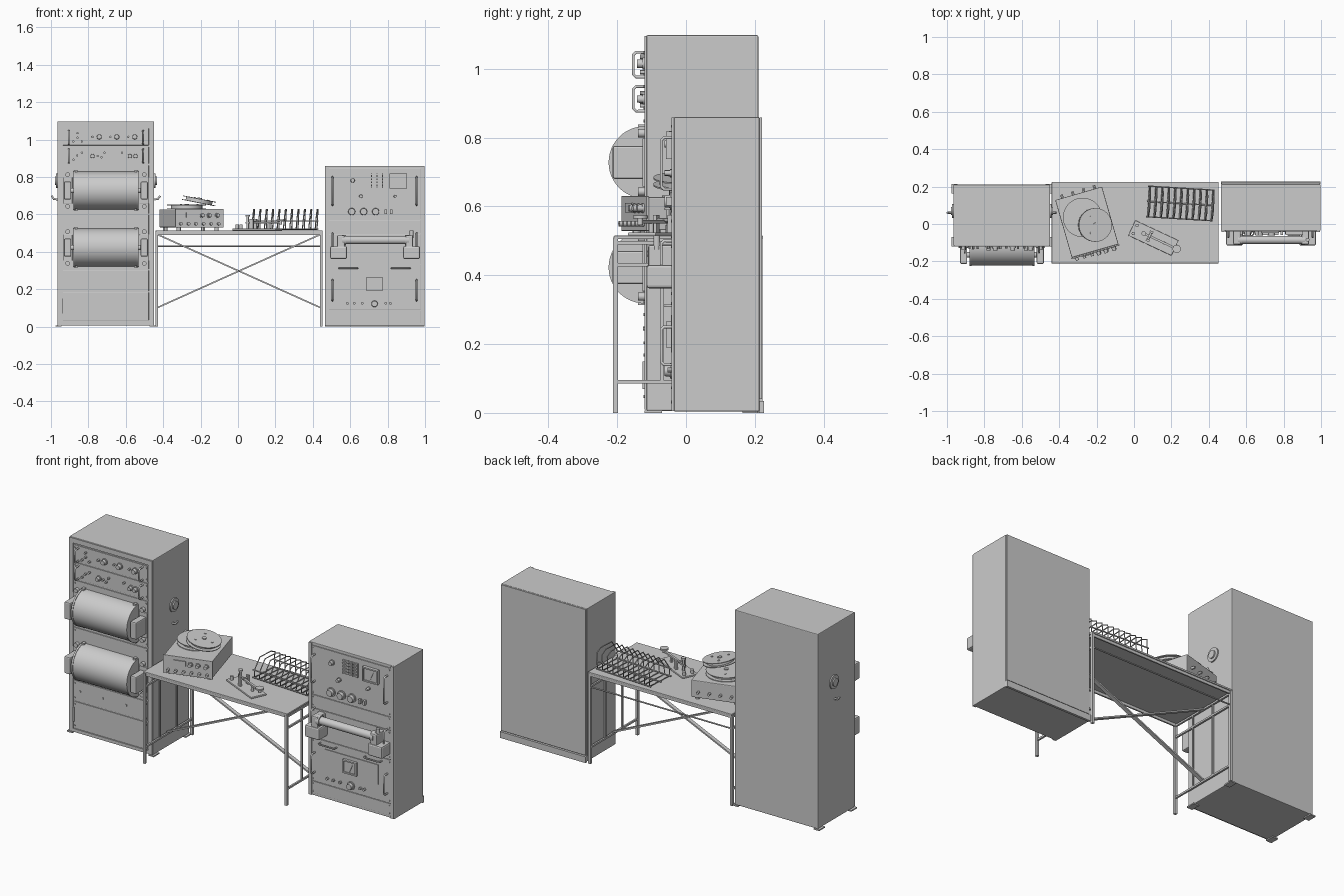
import bpy, bmesh
from math import radians, cos, sin, pi
from mathutils import Matrix, Vector

if "Cube" in bpy.data.objects:
    bpy.data.objects.remove(bpy.data.objects["Cube"])

I = Matrix.Identity(4)
FACE = {'x': Matrix.Rotation(pi / 2, 4, 'Y'), 'y': Matrix.Rotation(pi / 2, 4, 'X'), 'z': I}

def finish(name, bm, M, smooth=False, bevel=0):
    bm.transform(M)
    me = bpy.data.meshes.new(name)
    bm.to_mesh(me)
    bm.free()
    ob = bpy.data.objects.new(name, me)
    bpy.context.collection.objects.link(ob)
    if bevel:
        b = ob.modifiers.new("bevel", 'BEVEL')
        b.width, b.segments = bevel, 2
    if smooth:
        bpy.ops.object.select_all(action='DESELECT')
        ob.select_set(True)
        bpy.context.view_layer.objects.active = ob
        bpy.ops.object.shade_smooth_by_angle()
    return ob

def box(name, x, y, z, M=I, bevel=0):
    """Box from (min, max) ranges."""
    bm = bmesh.new()
    bmesh.ops.create_cube(bm, size=1)
    c = Vector(((x[0] + x[1]) / 2, (y[0] + y[1]) / 2, (z[0] + z[1]) / 2))
    S = Matrix.Diagonal((x[1] - x[0], y[1] - y[0], z[1] - z[0], 1))
    return finish(name, bm, M @ Matrix.Translation(c) @ S, bevel=bevel)

def cyl(name, c, r, d, axis='y', M=I, n=24, r2=None, bevel=0):
    bm = bmesh.new()
    bmesh.ops.create_cone(bm, cap_ends=True, segments=n, radius1=r, radius2=r if r2 is None else r2, depth=d)
    return finish(name, bm, M @ Matrix.Translation(c) @ FACE[axis], True, bevel)

def bar(name, a, b, w, t):
    """Flat rectangular bar between two points."""
    a, b = Vector(a), Vector(b)
    bm = bmesh.new()
    bmesh.ops.create_cube(bm, size=1)
    R = (b - a).to_track_quat('Z', 'Y').to_matrix().to_4x4()
    return finish(name, bm, Matrix.Translation((a + b) / 2) @ R @ Matrix.Diagonal((w, t, (b - a).length, 1)))

def wire(name, pts, r, M=I, cyclic=False):
    """Round wire along a polyline."""
    cu = bpy.data.curves.new(name, 'CURVE')
    cu.dimensions, cu.bevel_depth, cu.bevel_resolution, cu.use_fill_caps = '3D', r, 1, True
    s = cu.splines.new('POLY')
    s.points.add(len(pts) - 1)
    for p, q in zip(s.points, pts):
        p.co = (*(M @ Vector(q)), 1)
    s.use_cyclic_u = cyclic
    ob = bpy.data.objects.new(name, cu)
    bpy.context.collection.objects.link(ob)
    bpy.ops.object.select_all(action='DESELECT')
    ob.select_set(True)
    bpy.context.view_layer.objects.active = ob
    bpy.ops.object.convert(target='MESH')

def handle(name, a, b, out, r=0.005):
    """Pull handle: a and b sit on the panel, it sticks out towards -y."""
    a, b, o = Vector(a), Vector(b), Vector((0, -out, 0))
    e = (b - a).normalized() * 0.008
    k = Vector((0, 0.008, 0))
    wire(name, [a, a + o + k, a + o + e, b + o - e, b + o + k, b], r)

def knob(name, x, z, r, face, d=0.022, M=I):
    cyl(name + "_skirt", (x, face - 0.003, z), r * 1.25, 0.006, 'y', M)
    cyl(name, (x, face - d / 2, z), r, d, 'y', M, r2=r * 0.85)

def meter(name, x, z, w, h, face):
    box(name, (x - w / 2, x + w / 2), (face - 0.012, face), (z - h / 2, z + h / 2), bevel=0.003)
    for s in (-1, 1):
        box(name + "_side", sorted((x + s * w / 2, x + s * (w / 2 - 0.008))), (face - 0.018, face), (z - h / 2, z + h / 2))
        box(name + "_rim", (x - w / 2, x + w / 2), (face - 0.018, face), sorted((z + s * h / 2, z + s * (h / 2 - 0.008))))
    bar(name + "_needle", (x, face - 0.014, z - h * .3), (x + w * .2, face - 0.014, z + h * .25), 0.003, 0.003)

# ---- tall left rack: cabinet, front rails, panels
F = -0.115
box("left_cabinet", (-.965, -.448), (F, .21), (.006, 1.098), bevel=0.004)
for x in ((-.963, -.94), (-.473, -.45)):
    box("left_front_rail", x, (F - .006, F), (.01, 1.095))
box("left_top_rail", (-.94, -.473), (F - .006, F), (1.068, 1.095))
box("left_bottom_rail", (-.94, -.473), (F - .006, F), (.01, .028))
for z in ((.97, 1.06), (.872, .962), (.605, .862), (.308, .597), (.19, .30), (.034, .182)):
    box("left_panel", (-.936, -.477), (F - .005, F), z, bevel=0.001)
    for x in (-.928, -.485):
        for k in (.014, z[1] - z[0] - .014):
            cyl("left_panel_screw", (x, F - .006, z[0] + k), .004, .005, n=8)
for x in (-.965, -.46):
    for y in (-.115, .17):
        box("left_foot_tab", (x - .012, x + .022), (y - .006, y + .045), (0, .007))
for x in (-.895, -.755, -.61, -.5):
    cyl("left_bolt", (x, F - .006, .245), .006, .008, n=12)
box("left_lower_latch", (-.939, -.93), (F - .012, F), (.07, .15))

# control knobs and handles on the two upper panels
P = F - .005
for z in (1.012, .913):
    for x in (-.905, -.507):
        handle("left_panel_handle", (x, P, z - .036), (x, P, z + .036), .033)
for x in (-.742, -.648, -.552):
    knob("upper_knob", x, 1.015, .014, P)
    cyl("upper_switch", (x - .035, P - .005, 1.015), .006, .012, n=12)
for x, z in ((-.88, .99), (-.858, 1.01), (-.858, 1.035), (-.835, .99), (-.78, 1.015)):
    cyl("upper_button", (x, P - .006, z), .006, .014, n=12)
for x in (-.778, -.578, -.548):
    knob("second_knob", x, .912, .012, P)
for x, z in ((-.88, .893), (-.86, .915), (-.835, .93), (-.75, .912), (-.73, .905), (-.715, .93), (-.62, .93)):
    cyl("second_button", (x, P - .006, z), .006, .014, n=12)

# two recording drums with bearings
for z in (.728, .423):
    cyl("drum", (-.706, -.12, z), .102, .335, 'x', n=48)
    for x in (-.874, -.538):
        cyl("drum_flange", (x, -.12, z), .105, .01, 'x', n=48)
    for s in (-1, 1):
        x = -.706 + s * .205
        cyl("drum_shaft", (x - s * .02, -.165, z), .014, .05, 'x')
        box("drum_bearing", (x - .019, x + .019), (-.213, F), (z - .048, z + .048), bevel=.006)
        box("bearing_plate", (x - .025, x + .025), (F - .012, F), (z - .07, z + .07), bevel=.002)
        for k in (-.085, .085):
            cyl("bearing_knob", (x, F - .012, z + k), .012, .024)
            box("drum_catch", (x - s * .045 - .008, x - s * .045 + .008), (-.14, F), (z + k * 1.15 - .012, z + k * 1.15 + .012))

# round ports and hooks on both cabinet sides
for s, x in ((-1, -.965), (1, -.448)):
    cyl("side_port", (x + s * .003, .07, .78), .038, .008, 'x')
    cyl("side_port_cap", (x + s * .007, .07, .78), .022, .014, 'x')
    wire("side_hook", [(x, .06, .68), (x + s * .02, .06, .683), (x + s * .032, .06, .70)], .006)

# ---- short right rack
G = -.035
box("right_cabinet", (.465, .997), (G, .213), (.004, .86), bevel=.003)
box("right_back_door", (.468, .994), (.213, .221), (.04, .858))
box("right_back_skirt", (.465, .997), (.213, .226), (.0, .035))
for x in ((.467, .485), (.977, .995)):
    box("right_front_rail", x, (G - .007, G), (.006, .858))
for z in ((.575, .845), (.5, .57), (.335, .495), (.09, .33), (.02, .085)):
    box("right_panel", (.487, .975), (G - .005, G), z, bevel=.001)
    for x in (.494, .968):
        for k in (.012, z[1] - z[0] - .012):
            cyl("right_panel_screw", (x, G - .006, z[0] + k), .004, .005, n=8)
Q = G - .005
for x in (.505, .955):
    for z in ((.65, .80), (.38, .50), (.14, .25)):
        handle("right_side_handle", (x, Q, z[0]), (x, Q, z[1]), .032)
for x in ((.54, .64), (.82, .92)):
    handle("drawer_handle", (x[0], Q, .312), (x[1], Q, .312), .022, .004)
for i in range(5):
    box("vent_slat", (.68, .775), (Q - .008, Q), (.742 + i * .017, .75 + i * .017))
for i in range(3):
    box("vent_post", (.71 + i * .03, .716 + i * .03), (Q - .009, Q), (.742, .82))
meter("upper_meter", .857, .778, .095, .08, Q)
meter("lower_meter", .73, .228, .085, .075, Q)
knob("lamp", .613, .782, .012, Q)
knob("upper_dial", .657, .697, .01, Q)
knob("upper_dial", .84, .697, .008, Q)
for x in (.608, .672, .736):
    knob("round_dial", x, .615, .02, Q)
for x in (.79, .82):
    box("toggle", (x - .006, x + .006), (Q - .018, Q), (.603, .627))
knob("tuning_knob", .73, .122, .018, Q)
for x in (.585, .622, .665, .79, .815):
    cyl("lower_button", (x, Q - .007, .125), .007, .014, n=12)
box("lower_subpanel", (.57, .9), (Q - .004, Q), (.175, .285))

# roller assembly
cyl("roller", (.735, -.085, .463), .022, .36, 'x', n=32)
for s in (-1, 1):
    x = .733 + s * .195
    box("roller_housing", (x - .045, x + .045), (-.115, G), (.362, .43), bevel=.008)
    box("roller_arm", (x - s * .012 - .02, x - s * .012 + .02), (-.11, G), (.42, .488), bevel=.006)
    cyl("roller_collar", (.735 + s * .168, -.085, .463), .028, .02, 'x')
cyl("roller_lever", (.928, -.085, .495), .01, .04, 'z')

# ---- table
box("table_top", (-.44, .452), (-.21, .224), (.505, .515), bevel=.002)
for y in ((-.205, -.197), (.211, .219)):
    box("table_apron", (-.43, .442), y, (.49, .506))
for x in (-.435, .445):
    for y in (-.205, .215):
        box("table_leg", (x - .007, x + .007), (y - .007, y + .007), (0, .507))
    for z in (.09, .43, .495):
        box("end_stretcher", (x - .005, x + .005), (-.205, .215), (z - .005, z + .005))
    for y in (-.07, .08):
        box("end_upright", (x - .004, x + .004), (y - .004, y + .004), (.09, .495))
bar("cross_brace", (-.435, 0, .10), (.445, 0, .495), .022, .008)
bar("cross_brace", (-.435, .01, .495), (.445, .01, .10), .022, .008)
wire("back_rail", [(-.435, .215, .43), (.445, .215, .43)], .004)

# ---- tabletop receiver, turned towards the left
R = Matrix.Translation((-.252, .01, .515)) @ Matrix.Rotation(radians(16), 4, 'Z')
box("receiver_body", (-.13, .13), (-.16, .16), (.016, .112), R, .004)
box("receiver_face", (-.134, .134), (-.168, -.16), (.014, .115), R, .002)
for x in (-.105, .105):
    for y in (-.13, .13):
        cyl("receiver_foot", (x, y, .008), .012, .016, 'z', R, 12)
box("receiver_display", (-.075, -.01), (-.173, -.166), (.068, .095), R)
for i in range(6):
    cyl("receiver_small_knob", (-.105 + i * .042, -.174, .035), .008, .018, 'y', R, 16)
for x in (.015, .055, .1):
    knob("receiver_knob", x, .08, .011, -.168, .02, R)
for x in (-.09, -.03, .03, .09):
    cyl("receiver_socket", (x, .168, .05), .007, .022, 'y', R, 12)

# stacked reels on the receiver, upper one tilted
def reel(M, r):
    for z in (0, .02):
        cyl("reel_disc", (0, 0, z), r, .004, 'z', M, 40)
    cyl("reel_hub", (0, 0, .01), r * .8, .02, 'z', M, 32)
    cyl("reel_cap", (0, 0, .024), .012, .006, 'z', M, 16)
    for k in range(3):
        a = k * 2 * pi / 3
        cyl("reel_stud", (r * .55 * cos(a), r * .55 * sin(a), .023), .006, .004, 'z', M, 10)
reel(Matrix.Translation((-.275, .035, .63)), .105)
reel(Matrix.Translation((-.21, -.005, .663)) @ Matrix.Rotation(radians(11), 4, 'Y'), .09)

# ---- wire sorting rack
D = Matrix.Translation((.248, .11, .515)) @ Matrix.Rotation(radians(-3.5), 4, 'Z')
for i in range(11):
    x = -.17 + i * .034
    wire("rack_hoop", [(x, -.082, .008), (x + .004, -.082, .055), (x + .008, -.045, .112), (x + .008, .045, .112),
                       (x + .004, .082, .095), (x, .082, .008)], .003, D, True)
for y, z in ((-.082, .008), (.082, .008), (-.082, .05), (.082, .05), (0, .006)):
    wire("rack_rail", [(-.178, y, z), (.178, y, z)], .0035, D)

# ---- signalling key
K = Matrix.Translation((.115, -.08, .515)) @ Matrix.Rotation(radians(-25), 4, 'Z')
box("key_base", (-.14, .115), (-.045, .045), (0, .01), K, .003)
box("key_lever", (-.08, .12), (-.006, .006), (.036, .046), K)
cyl("key_grip", (.125, 0, .054), .022, .009, 'z', K)
cyl("key_grip_stem", (.125, 0, .042), .008, .022, 'z', K)
for y in (-.024, .024):
    box("key_post", (-.045, -.025), (y - .006, y + .006), (.01, .06), K)
    cyl("key_terminal", (-.12, y, .02), .009, .022, 'z', K, 16)
cyl("key_pivot", (-.035, 0, .045), .006, .06, 'y', K, 12)
cyl("key_adjuster", (-.07, 0, .045), .007, .07, 'z', K, 12)
cyl("key_adjuster_cap", (-.07, 0, .078), .012, .008, 'z', K, 16)
cyl("key_contact", (.05, 0, .022), .008, .03, 'z', K, 12)
